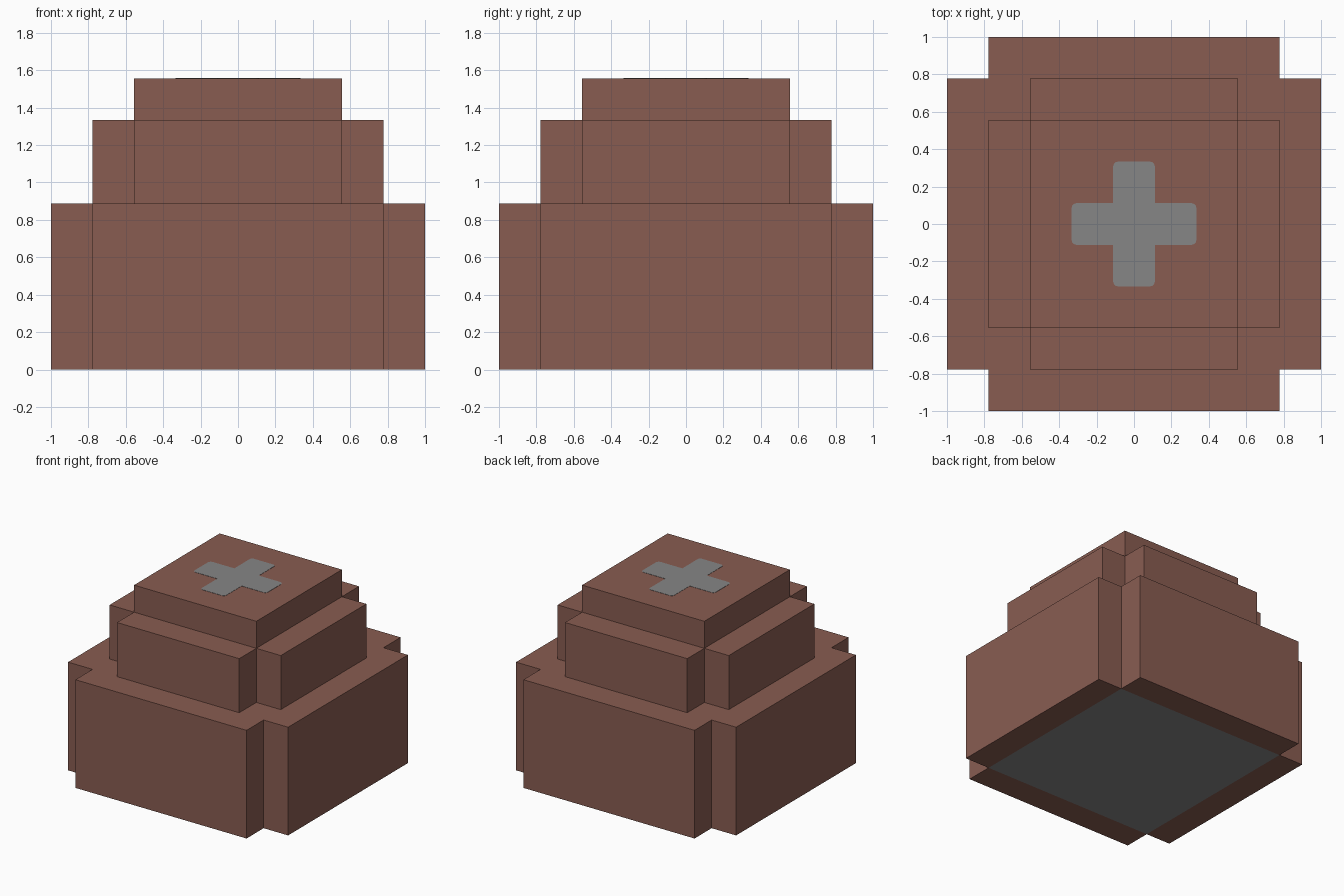
import bpy
import bmesh

cube = bpy.data.objects.get("Cube")
if cube:
    bpy.data.objects.remove(cube, do_unlink=True)

U = 1 / 9  # block unit


def material(name, color):
    mat = bpy.data.materials.new(name)
    mat.use_nodes = True
    mat.diffuse_color = color
    mat.node_tree.nodes["Principled BSDF"].inputs["Base Color"].default_value = color
    return mat


brown = material("brown", (0.25, 0.108, 0.083, 1))
grey = material("grey", (0.238, 0.238, 0.238, 1))


def plus_outline(long, short):
    """Corners of a plus shape; equal sizes give a square."""
    quarter = [(long, -short), (long, short)]
    if long != short:
        quarter.append((short, short))
    else:
        quarter.pop()
    points = []
    for _ in range(4):
        points += quarter
        quarter = [(-y, x) for x, y in quarter]
    return points


def prism(name, long, short, bottom, top, mats, round_tips=0, floor_panel=False):
    bm = bmesh.new()
    verts = [bm.verts.new((x, y, bottom)) for x, y in plus_outline(long, short)]
    bm.faces.new(verts)
    # soften only the outer tips of the arms
    if round_tips:
        tips = [v for v in bm.verts if max(abs(v.co.x), abs(v.co.y)) > long - 0.01]
        bmesh.ops.bevel(bm, geom=tips, offset=round_tips, segments=3,
                        profile=0.5, affect='VERTICES')
    # raise the outline into a closed prism
    base = bm.faces[:]
    result = bmesh.ops.extrude_face_region(bm, geom=base, use_keep_orig=True)
    for v in result["geom"]:
        if isinstance(v, bmesh.types.BMVert):
            v.co.z = top
    # split the underside and colour its central square
    if floor_panel:
        for axis in ((1, 0, 0), (0, 1, 0)):
            for side in (-short, short):
                bmesh.ops.bisect_plane(bm, geom=bm.verts[:] + bm.edges[:] + bm.faces[:],
                                       plane_co=[a * side for a in axis], plane_no=axis)
    bmesh.ops.recalc_face_normals(bm, faces=bm.faces[:])
    if floor_panel:
        for f in bm.faces:
            c = f.calc_center_median()
            if f.normal.z < -0.9 and max(abs(c.x), abs(c.y)) < short:
                f.material_index = 1
    mesh = bpy.data.meshes.new(name)
    bm.to_mesh(mesh)
    bm.free()
    for m in mats:
        mesh.materials.append(m)
    obj = bpy.data.objects.new(name, mesh)
    bpy.context.collection.objects.link(obj)
    return obj


# Stepped body, each upper tier sunk a little into the one below
SINK = 0.05
prism("base_tier", 9 * U, 7 * U, 0, 8 * U, [brown, grey], floor_panel=True)
prism("middle_tier", 7 * U, 5 * U, 8 * U - SINK, 12 * U, [brown])
prism("top_tier", 5 * U, 5 * U, 12 * U - SINK, 14 * U, [brown])

# Thin painted cross on the roof
prism("roof_cross", 3 * U, U, 14 * U - 0.002, 14 * U + 0.002, [grey], round_tips=0.025)
